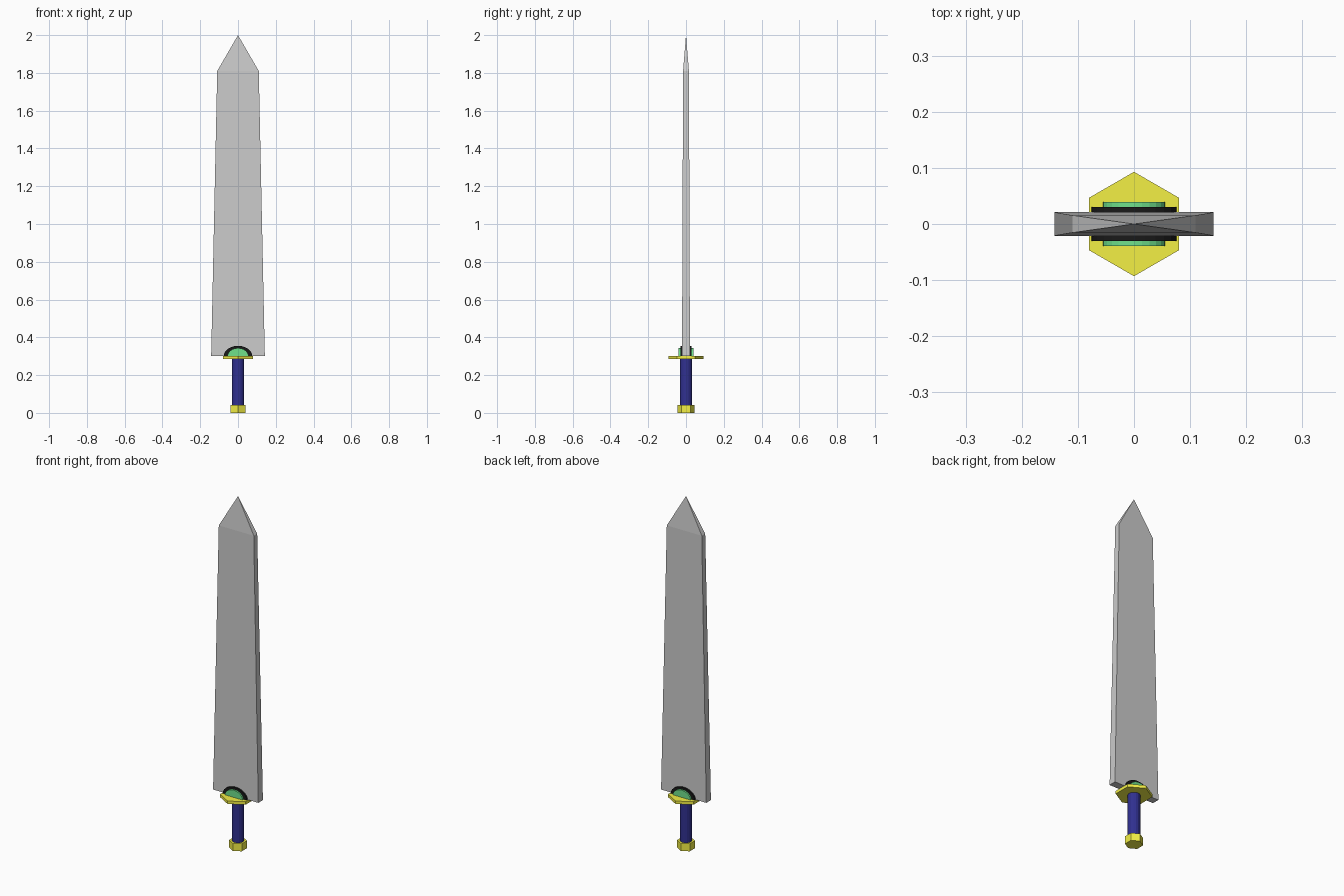
import bpy, bmesh, math

if "Cube" in bpy.data.objects:
    bpy.data.objects.remove(bpy.data.objects["Cube"])


def material(name, rgb):
    m = bpy.data.materials.new(name)
    m.diffuse_color = (*rgb, 1)
    m.use_nodes = True
    m.node_tree.nodes["Principled BSDF"].inputs["Base Color"].default_value = m.diffuse_color
    return m


gold = material("gold", (0.9, 0.87, 0.06))
navy = material("navy", (0.03, 0.03, 0.28))
black = material("black", (0.01, 0.01, 0.01))
green = material("green", (0.16, 0.75, 0.26))


def loft(name, rings, mat=None):
    """Skin a stack of equal-length rings, capping both ends."""
    bm = bmesh.new()
    loops = [[bm.verts.new(p) for p in ring] for ring in rings]
    n = len(rings[0])
    for a, b in zip(loops, loops[1:]):
        for i in range(n):
            j = (i + 1) % n
            bm.faces.new((a[i], a[j], b[j], b[i]))
    bm.faces.new(loops[0][::-1])
    bm.faces.new(loops[-1])
    bmesh.ops.remove_doubles(bm, verts=bm.verts, dist=1e-5)
    bmesh.ops.recalc_face_normals(bm, faces=bm.faces)
    mesh = bpy.data.meshes.new(name)
    bm.to_mesh(mesh)
    bm.free()
    if mat:
        mesh.materials.append(mat)
    ob = bpy.data.objects.new(name, mesh)
    bpy.context.collection.objects.link(ob)
    return ob


def prism(name, sides, radius, z0, z1, mat):
    """Upright prism with one corner pointing along y."""
    angles = [math.pi / 2 + math.tau * i / sides for i in range(sides)]
    return loft(name, [[(radius * math.cos(a), radius * math.sin(a), z)
                        for a in angles] for z in (z0, z1)], mat)


def half_disc(name, rx, rz, depth, mat):
    """Half-round boss passing through the blade, flat side on the guard."""
    angles = [math.pi * i / 12 for i in range(13)]
    return loft(name, [[(rx * math.cos(a), y, 0.30 + rz * math.sin(a))
                        for a in angles] for y in (-depth, depth)], mat)


# Handle, from the bottom up
prism("pommel", 6, 0.046, 0.0, 0.043, gold)
prism("grip", 16, 0.032, 0.043, 0.285, navy)
prism("guard", 6, 0.093, 0.285, 0.302, gold)

# Blade: tapering slab, then a four-sided point
rect = [(-1, -1), (1, -1), (1, 1), (-1, 1)]
sections = [(0.142, 0.021, 0.302), (0.11, 0.0155, 1.81)]
rings = [[(x * w, y * t, z) for x, y in rect] for w, t, z in sections]
blade = loft("blade", rings)
bm = bmesh.new()
bm.from_mesh(blade.data)
top = max(bm.faces, key=lambda f: f.calc_center_median().z)
tip = bmesh.ops.poke(bm, faces=[top])["verts"][0]
tip.co = (0, 0, 2.0)
bm.to_mesh(blade.data)
bm.free()

# Gem and its dark setting on both faces of the blade
half_disc("gem_setting", 0.076, 0.055, 0.030, black)
half_disc("gem", 0.056, 0.043, 0.039, green)
